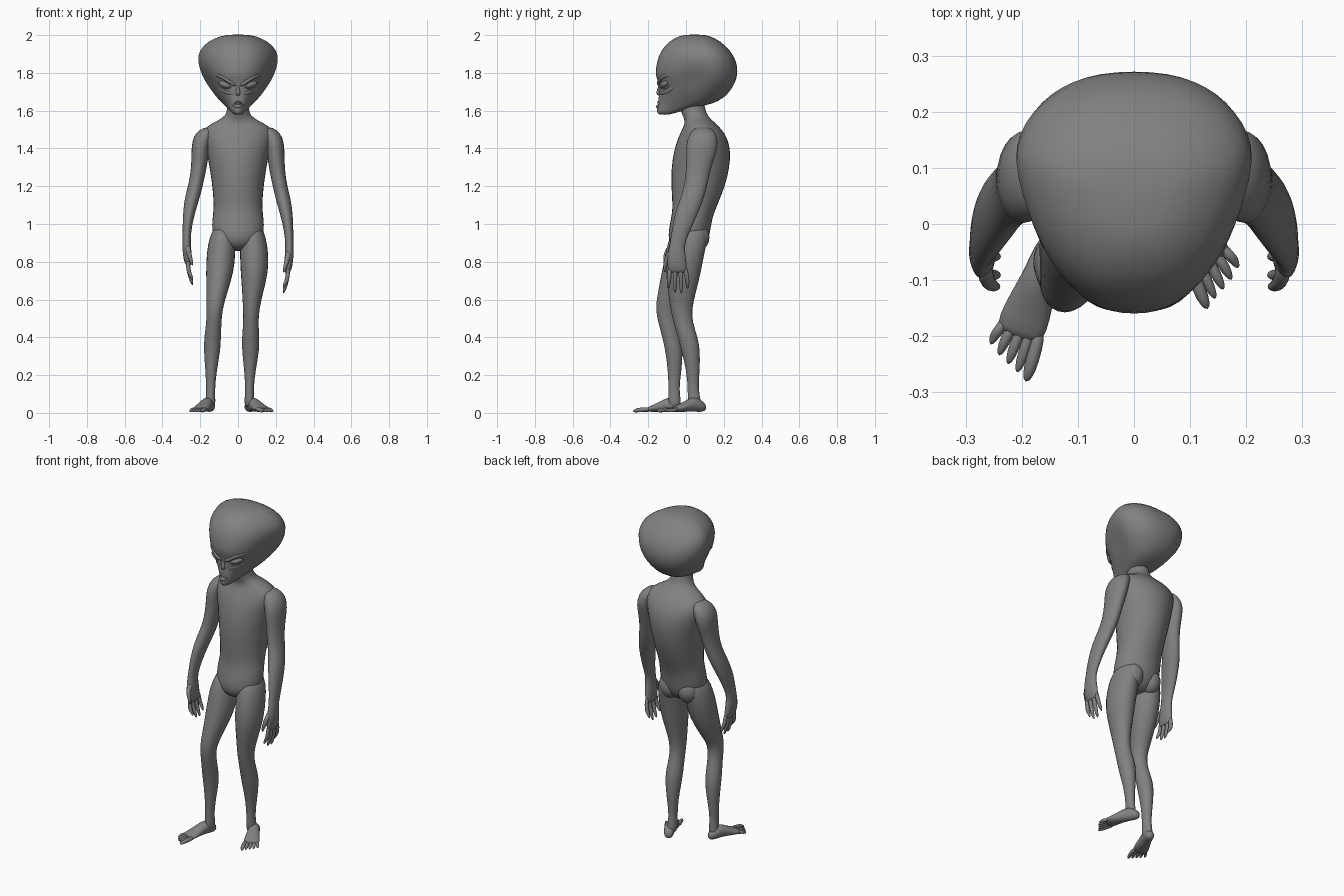
import bpy, bmesh, math
from math import sin, cos, pi, exp
from mathutils import Vector
from mathutils.bvhtree import BVHTree

skin_mat = bpy.data.materials.new("grey skin")
skin_mat.diffuse_color = (0.22, 0.22, 0.22, 1)
X, Y, Z = Vector((1, 0, 0)), Vector((0, 1, 0)), Vector((0, 0, 1))


def skin(name, rings, levels=1):
    """Closed smooth surface through rings of points."""
    bm = bmesh.new()
    vs = [[bm.verts.new(p) for p in r] for r in rings]
    n = len(vs[0])
    for a, b in zip(vs, vs[1:]):
        for i in range(n):
            j = (i + 1) % n
            bm.faces.new((a[i], a[j], b[j], b[i]))
    bm.faces.new(vs[0])
    bm.faces.new(vs[-1])
    bmesh.ops.recalc_face_normals(bm, faces=bm.faces)
    for f in bm.faces:
        f.smooth = True
    me = bpy.data.meshes.new(name)
    bm.to_mesh(me)
    bm.free()
    me.materials.append(skin_mat)
    ob = bpy.data.objects.new(name, me)
    bpy.context.collection.objects.link(ob)
    m = ob.modifiers.new("smooth", 'SUBSURF')
    m.levels = m.render_levels = levels
    return ob


def loft(name, rings, u=X, v=Y, n=12):
    """Elliptical rings (x, y, z, a, b) with half sizes a along u and b along v."""
    k = 1 / (2 / 3 + cos(2 * pi / n) / 3)
    return skin(name, [[Vector((x, y, z)) + u * (a * k * cos(2 * pi * i / n)) + v * (b * k * sin(2 * pi * i / n))
                        for i in range(n)] for x, y, z, a, b in rings])


def ball(name, loc, size, rot=(0, 0, 0)):
    bpy.ops.mesh.primitive_uv_sphere_add(segments=16, ring_count=10, location=loc, rotation=rot)
    ob = bpy.context.object
    ob.name = name
    ob.scale = size
    ob.data.materials.append(skin_mat)
    bpy.ops.object.shade_smooth()
    return ob


# Torso and neck: z, half width, front y, back y
torso = [(.855, .05, -.03, .06), (.89, .105, -.085, .105), (.94, .135, -.095, .125),
         (1.0, .138, -.085, .133), (1.05, .132, -.075, .145), (1.1, .127, -.07, .165),
         (1.2, .135, -.078, .207), (1.3, .15, -.077, .23), (1.38, .165, -.065, .236),
         (1.45, .185, -.045, .222), (1.5, .185, -.02, .19), (1.535, .135, -.005, .155),
         (1.56, .08, -.01, .125), (1.59, .058, -.025, .105), (1.64, .055, -.04, .095), (1.72, .05, -.04, .09)]
loft("torso", [(0, (f + b) / 2, z, w, (b - f) / 2) for z, w, f, b in torso], n=16)

# Head: z, half width, front y, back y; narrower toward the face
head_rows = [(1.578, .02, -.14, -.09), (1.59, .037, -.155, -.05), (1.615, .058, -.155, .04), (1.635, .082, -.147, .14),
             (1.665, .112, -.146, .2), (1.71, .15, -.143, .24), (1.75, .18, -.147, .262), (1.785, .2, -.163, .272),
             (1.83, .215, -.16, .275), (1.89, .224, -.148, .257), (1.945, .195, -.115, .212),
             (1.985, .13, -.062, .155), (2.004, .06, -.01, .1)]


def sp(t, e=.82):
    return math.copysign(abs(t) ** e, t)


head_rings = []
for z, w, f, b in head_rows:
    ring = []
    for i in range(28):
        t = 2 * pi * i / 28
        s, c = sp(sin(t)), sp(cos(t))
        y = (f + b) / 2 + (b - f) / 2 * c
        x = w * s * (1.02 - .34 * ((.35 - c) / 1.35 if c < .35 else 0) ** .9)
        x *= 1 - .1 * exp(-((y - .03) / .07) ** 2 - ((z - 1.77) / .045) ** 2)   # temple hollow
        ring.append((x, y, z))
    head_rings.append(ring)
head = skin("head", head_rings)
bpy.context.view_layer.update()
tree = BVHTree.FromObject(head, bpy.context.evaluated_depsgraph_get())


def face_y(x, z):
    hit = tree.ray_cast(Vector((x, -1, z)), Y)[0]
    return hit.y if hit else -.1


def ridge(name, pts, back=0.0):
    """Soft ridge over the face: x, z, depth, height."""
    loft(name, [(x, face_y(x, z) + back, z, d, h) for x, z, d, h in pts], Y, Z, 8)


# Face: eyes, lids, brows and cheeks
for s, side in ((1, "left"), (-1, "right")):
    ey = face_y(s * .07, 1.74)
    ball(side + "_eye", (s * .07, ey + .006, 1.739), (.036, .017, .017), (0, -s * .3, s * .5))
    ridge(side + "_brow", [(s * .008, 1.735, .006, .006), (s * .03, 1.742, .016, .011), (s * .065, 1.767, .016, .011),
                           (s * .1, 1.785, .013, .01), (s * .125, 1.79, .004, .004)], .002)
    ridge(side + "_lower_lid", [(s * .032, 1.728, .004, .003), (s * .05, 1.719, .01, .006), (s * .075, 1.719, .01, .006),
                                (s * .1, 1.737, .008, .006), (s * .113, 1.755, .003, .003)], .003)
    ridge(side + "_cheek", [(s * .018, 1.69, .004, .005), (s * .045, 1.693, .01, .01), (s * .075, 1.7, .011, .011),
                            (s * .105, 1.725, .004, .006)], .003)

# Nose and drooping mouth
ny = face_y(0, 1.69)
loft("nose", [(0, ny + .004, 1.735, .006, .006), (0, ny, 1.71, .009, .01), (0, ny - .004, 1.69, .014, .013),
              (0, ny + .004, 1.678, .008, .006)], n=8)
ridge("upper_lip", [(-.034, 1.614, .004, .004), (-.026, 1.632, .01, .006), (-.012, 1.646, .012, .006),
                    (.012, 1.646, .012, .006), (.026, 1.632, .01, .006), (.034, 1.614, .004, .004)], .003)
ball("lower_lip", (0, face_y(0, 1.622) + .006, 1.622), (.02, .014, .011))

# Arms: shared profile, one side hangs slightly higher
arm = [(.15, .09, 1.515, .025, .035), (.175, .09, 1.485, .05, .068), (.194, .086, 1.43, .05, .085),
       (.2, .08, 1.37, .046, .078), (.206, .065, 1.29, .041, .064), (.222, .052, 1.2, .038, .06),
       (.24, .03, 1.13, .04, .062), (.257, .0, 1.05, .033, .06), (.268, -.025, .97, .025, .049),
       (.272, -.045, .9, .021, .039), (.272, -.05, .86, .023, .043), (.269, -.05, .80, .023, .052),
       (.265, -.045, .755, .018, .05), (.26, -.042, .738, .01, .04)]
for s, side in ((1, "left"), (-1, "right")):
    def place(rings):
        lift = 0 if s > 0 else .05
        return [(s * x, y, z + lift * (1.5 - z), a, b) for x, y, z, a, b in rings]
    loft(side + "_arm", place(arm))
    for i, tip in enumerate((.665, .64, .636, .66)):
        y = -.085 + .027 * i
        e = y + .006 * (i - 1)
        loft(f"{side}_finger_{i + 1}", place([(.265, y, .775, .011, .012), (.264, (y + e) / 2, .73, .011, .012),
             (.257, e, .695, .011, .011), (.246, e, tip + .015, .009, .009), (.24, e, tip - .004, .003, .003)]), n=8)
    loft(side + "_thumb", place([(.268, -.07, .865, .013, .015), (.264, -.097, .83, .014, .015),
                                 (.255, -.11, .79, .012, .011), (.246, -.112, .76, .009, .008),
                                 (.242, -.11, .742, .003, .003)]), n=8)

# Legs: one steps forward, the other stays back
front_leg = [(-.075, .02, 1.0, .045, .07), (-.083, .005, .93, .068, .095), (-.09, -.012, .85, .076, .094),
             (-.095, -.035, .75, .074, .092), (-.113, -.08, .63, .054, .07), (-.125, -.113, .55, .043, .049),
             (-.127, -.1, .48, .039, .047), (-.135, -.077, .40, .044, .048), (-.137, -.062, .33, .044, .047),
             (-.143, -.06, .22, .029, .035), (-.145, -.065, .12, .022, .027), (-.146, -.06, .06, .027, .035),
             (-.147, -.06, .025, .025, .03)]
rear_leg = [(.075, .03, 1.0, .045, .07), (.08, .018, .93, .068, .1), (.085, .0, .85, .075, .097),
            (.088, -.015, .75, .074, .095), (.077, -.021, .63, .054, .071), (.07, -.026, .55, .043, .056),
            (.068, -.016, .48, .039, .05), (.067, .01, .40, .046, .052), (.067, .025, .33, .046, .05),
            (.063, .038, .22, .029, .034), (.06, .037, .12, .021, .027), (.06, .045, .06, .027, .036),
            (.062, .05, .025, .024, .03)]
foot = [(-.004, .03, .012, .014), (.012, .032, .026, .027), (.045, .043, .03, .037), (.08, .045, .032, .038),
        (.12, .033, .039, .027), (.165, .022, .045, .018), (.195, .018, .04, .01)]
for side, leg, heel, d in (("right", front_leg, Vector((-.14, -.022, 0)), Vector((-.35, -.94, 0))),
                           ("left", rear_leg, Vector((.05, .1, 0)), Vector((.45, -.89, 0)))):
    loft(side + "_leg", leg)
    d.normalize()
    inner = d.cross(Z) * (1 if d.x > 0 else -1)
    loft(side + "_foot", [(*(heel + d * t + Z * z), a, b) for t, z, a, b in foot], inner, Z)
    # Toes, longest on the inner side
    for i, tip in enumerate((.262, .252, .244, .235, .222)):
        off = .037 - .0185 * i
        r = .012 if i == 0 else .0095
        loft(f"{side}_toe_{i + 1}", [(*(heel + d * t + inner * (off * g) + Z * z), r * k, r * k) for t, g, z, k in
             ((.165, .85, .018, .9), (.195, .98, .019, 1), (tip - .02, 1.08, .014, 1), (tip, 1.1, .008, .35))],
             inner, Z, 8)

# Buttocks
for s, side in ((1, "left"), (-1, "right")):
    ball(side + "_buttock", (s * .06, .06, .93), (.062, .064, .075))
